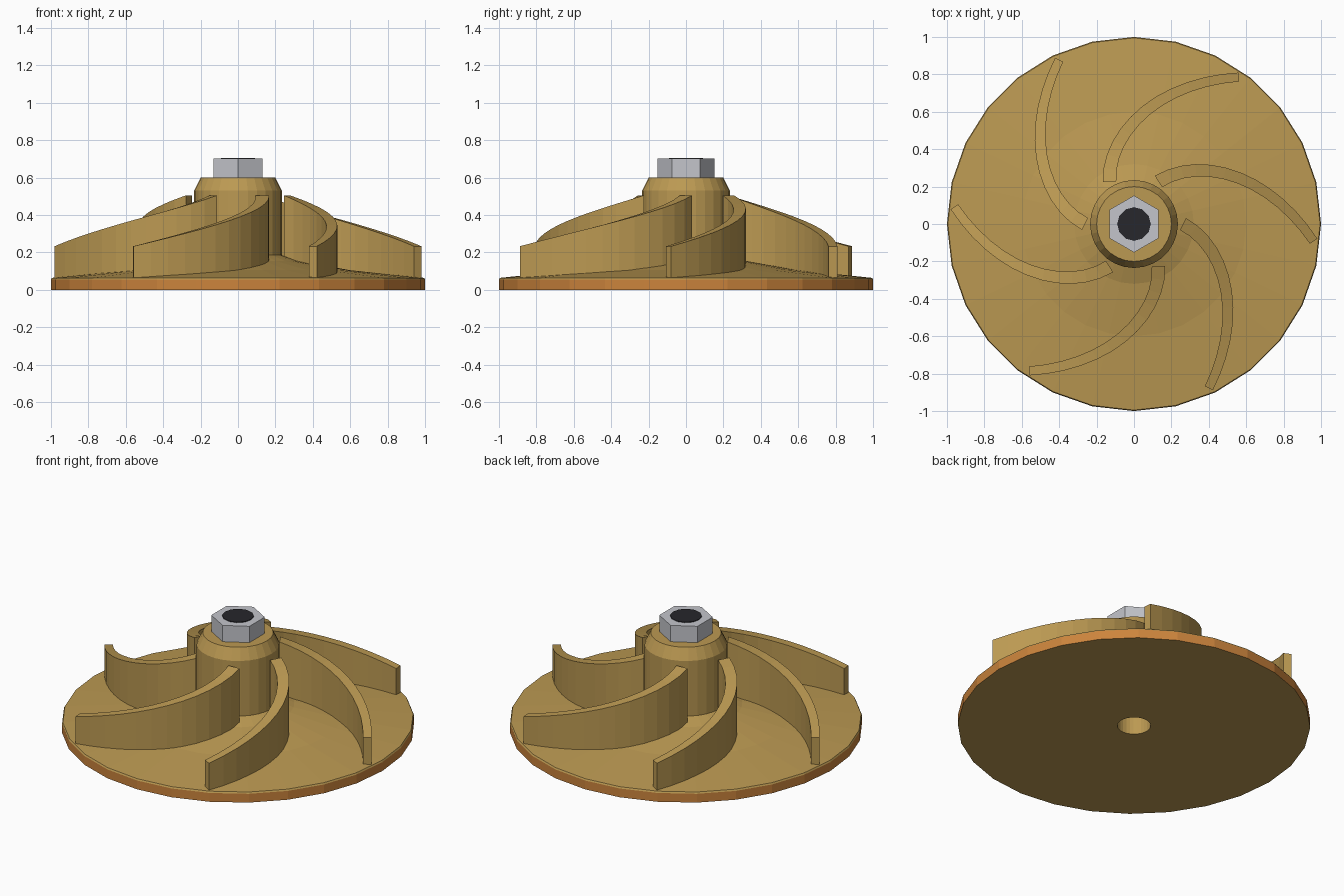
import bpy, bmesh
from math import cos, sin, pi, radians
from mathutils import Vector

if "Cube" in bpy.data.objects:
    bpy.data.objects.remove(bpy.data.objects["Cube"])


def material(name, color):
    m = bpy.data.materials.new(name)
    m.diffuse_color = (*color, 1)
    m.use_nodes = True
    m.node_tree.nodes["Principled BSDF"].inputs["Base Color"].default_value = m.diffuse_color
    return m


brass = material("brass", (0.50, 0.32, 0.085))
copper = material("copper", (0.60, 0.23, 0.045))
steel = material("steel", (0.55, 0.56, 0.60))
dark = material("dark", (0.02, 0.02, 0.025))


def finish(bm, name, *mats):
    bmesh.ops.recalc_face_normals(bm, faces=bm.faces)
    me = bpy.data.meshes.new(name)
    bm.to_mesh(me)
    bm.free()
    for m in mats:
        me.materials.append(m)
    ob = bpy.data.objects.new(name, me)
    bpy.context.collection.objects.link(ob)
    return ob


def lathe(name, profile, sides, mats, phase=0.0, band=None):
    """Revolve a closed (r, z) profile; segment `band` gets material 1."""
    bm = bmesh.new()
    rings = []
    for r, z in profile:
        rings.append([bm.verts.new((r * cos(phase + 2 * pi * i / sides),
                                    r * sin(phase + 2 * pi * i / sides), z))
                      for i in range(sides)])
    for k, a in enumerate(rings):
        b = rings[(k + 1) % len(rings)]
        for i in range(sides):
            j = (i + 1) % sides
            f = bm.faces.new((a[i], a[j], b[j], b[i]))
            f.material_index = 1 if k == band else 0
    return finish(bm, name, *mats)


# Back plate and hub in one turned piece, with copper rim and open bore
lathe("plate_and_hub",
      [(0.095, 0), (1, 0), (1, 0.055), (0.995, 0.064), (0.6, 0.105), (0.32, 0.155),
       (0.235, 0.185), (0.235, 0.53), (0.2, 0.6), (0.095, 0.6)],
      28, (brass, copper), band=1)

# Hex nut and dark shaft end
lathe("hex_nut", [(0.08, 0.6), (0.152, 0.6), (0.152, 0.702), (0.08, 0.702)],
      6, (steel,), phase=pi / 2)
bm = bmesh.new()
bmesh.ops.create_cone(bm, cap_ends=True, segments=12, radius1=0.09, radius2=0.09, depth=0.106)
bmesh.ops.translate(bm, verts=bm.verts, vec=(0, 0, 0.653))
finish(bm, "shaft_end", dark)


# Swept vanes: curved, tapering in height and thickness
def path(t):
    r = 0.262 + 0.703 * t
    a = radians(60 - 65.5 * (t + 0.22 * t * (1 - t)))
    return Vector((r * cos(a), r * sin(a), 0))


STEPS = 12
for n in range(6):
    bm = bmesh.new()
    sections = []
    for i in range(STEPS + 1):
        t = i / STEPS
        p = path(t)
        d = (path(t + 0.01) - path(t - 0.01)).normalized()
        side = Vector((-d.y, d.x, 0)) * (0.036 - 0.012 * t)
        top = 0.505 - 0.272 * t
        sections.append([bm.verts.new((q.x, q.y, z)) for q, z in
                         ((p + side, 0.05), (p - side, 0.05), (p - side, top), (p + side, top))])
    for a, b in zip(sections, sections[1:]):
        for k in range(4):
            m = (k + 1) % 4
            bm.faces.new((a[k], a[m], b[m], b[k]))
    bm.faces.new(sections[0])
    bm.faces.new(sections[-1])
    ob = finish(bm, f"vane_{n + 1}", brass)
    ob.rotation_euler.z = n * pi / 3
